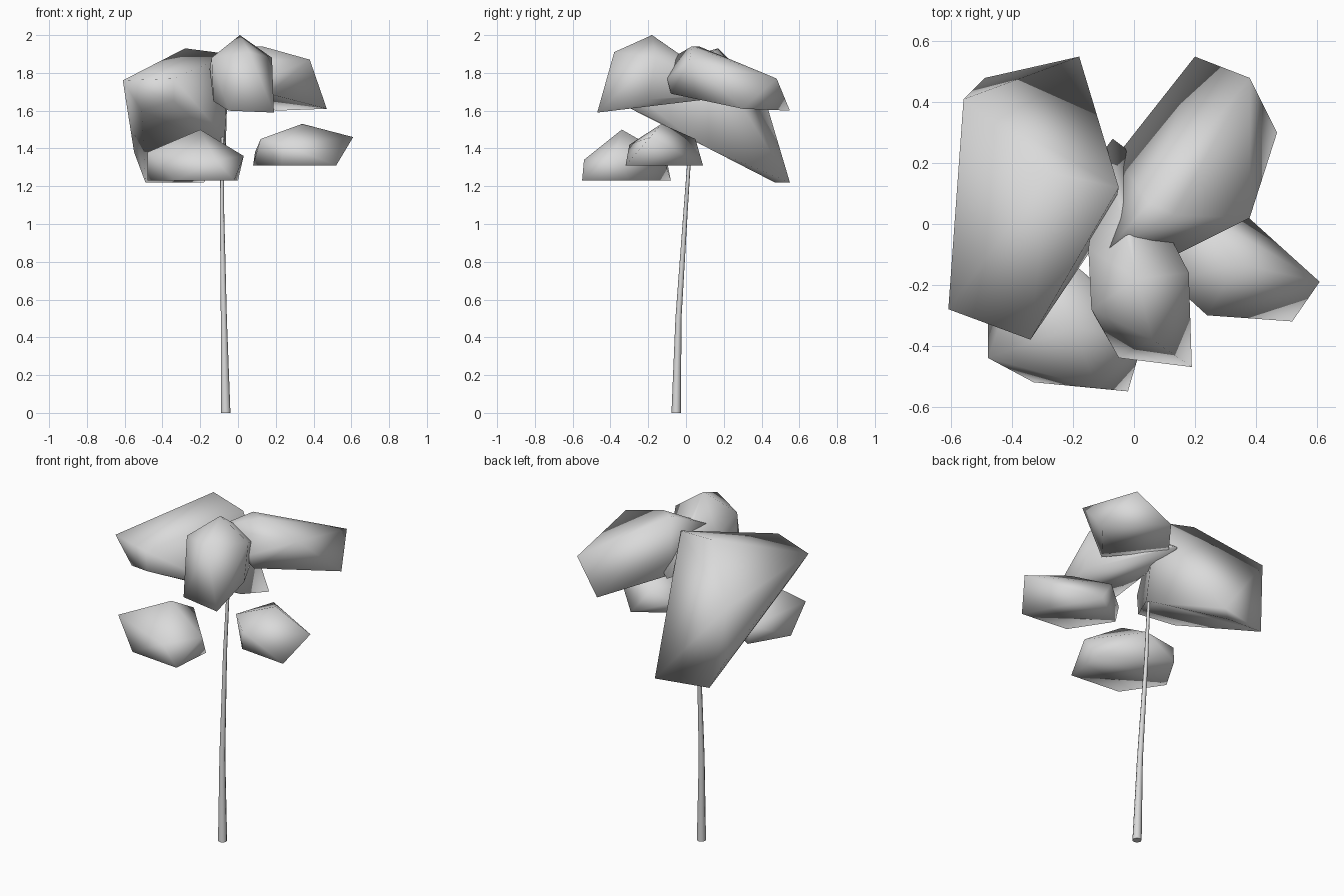
import bpy
import bmesh
import math
from mathutils import Vector

default_cube = bpy.data.objects.get("Cube")
if default_cube:
    bpy.data.objects.remove(default_cube, do_unlink=True)


def make_material(name, color):
    material = bpy.data.materials.new(name)
    material.use_nodes = True
    material.diffuse_color = color
    for node in material.node_tree.nodes:
        if node.type == "BSDF_PRINCIPLED":
            node.inputs["Base Color"].default_value = color
    return material


PALE_GREY = make_material("pale_grey", (.7, .7, .7, 1))


def add_object(name, bm):
    """Turn a bmesh into a smooth-shaded object."""
    bmesh.ops.recalc_face_normals(bm, faces=bm.faces)
    for face in bm.faces:
        face.smooth = True
    mesh = bpy.data.meshes.new(name)
    bm.to_mesh(mesh)
    bm.free()
    mesh.materials.append(PALE_GREY)
    obj = bpy.data.objects.new(name, mesh)
    bpy.context.collection.objects.link(obj)
    return obj


def add_foliage(name, crown, rim):
    """Faceted clump stretched over its upper crown and its lower rim."""
    bm = bmesh.new()
    for point in crown + rim:
        bm.verts.new(point)
    hull = bmesh.ops.convex_hull(bm, input=bm.verts)
    loose = [v for v in hull["geom_interior"] if isinstance(v, bmesh.types.BMVert)]
    bmesh.ops.delete(bm, geom=loose, context="VERTS")
    bmesh.ops.dissolve_limit(bm, angle_limit=math.radians(2),
                             verts=bm.verts, edges=bm.edges)
    return add_object(name, bm)


def add_trunk(name, path, radii, sides):
    """Tapered tube through the path points, closed at both ends."""
    bm = bmesh.new()
    rings = []
    for center, radius in zip(path, radii):
        ring = []
        for i in range(sides):
            angle = math.tau * i / sides
            offset = Vector((math.cos(angle), math.sin(angle), 0))
            ring.append(bm.verts.new(Vector(center) + radius * offset))
        rings.append(ring)
    for lower, upper in zip(rings, rings[1:]):
        for i in range(sides):
            j = (i + 1) % sides
            bm.faces.new((lower[i], lower[j], upper[j], upper[i]))
    for ring in (rings[0], rings[-1]):
        for edge in bm.faces.new(ring).edges:
            edge.smooth = False
    return add_object(name, bm)


# Slender leaning trunk
add_trunk("trunk",
          path=[(-.065, -.052, 0), (-.075, -.04, .5), (-.085, 0, 1.1), (-.082, .03, 1.53)],
          radii=[.025, .016, .011, .008], sides=8)

# Large clump, hanging down toward the back
add_foliage("large_foliage",
            crown=[(-.61, -.28, 1.76), (-.34, -.38, 1.77), (-.05, .12, 1.9),
                   (-.28, .17, 1.93), (-.56, .41, 1.69)],
            rim=[(-.51, -.27, 1.6), (-.34, -.37, 1.65), (-.55, .4, 1.38),
                 (-.49, .48, 1.22), (-.18, .55, 1.22), (-.27, .47, 1.22),
                 (-.07, .02, 1.46), (-.065, .12, 1.4)])

# High clump at the back, with a small tip reaching forward
add_foliage("back_foliage",
            crown=[(.13, .03, 1.94), (.38, .02, 1.87), (.38, .48, 1.77),
                   (.05, .07, 1.94), (-.09, -.09, 1.87)],
            rim=[(.47, .3, 1.61), (.2, .55, 1.6), (.16, -.08, 1.69),
                 (-.06, .22, 1.68), (.14, -.1, 1.77)])

# Topmost clump, tapering backward to a narrow tail
add_foliage("top_foliage",
            crown=[(.01, -.18, 2), (.18, -.16, 1.88), (.06, -.38, 1.91),
                   (-.14, -.28, 1.88), (-.15, -.08, 1.82)],
            rim=[(.19, -.47, 1.59), (-.05, -.44, 1.6), (-.13, -.3, 1.65),
                 (.18, -.2, 1.66), (-.1, .24, 1.69), (-.07, .28, 1.68),
                 (-.03, .25, 1.69)])

# Low clump on the left side
add_foliage("left_foliage",
            crown=[(.34, -.13, 1.53), (.61, -.19, 1.46), (.12, -.19, 1.45),
                   (.2, .05, 1.45), (.24, -.3, 1.42), (.09, -.02, 1.38)],
            rim=[(.52, -.32, 1.31), (.23, -.29, 1.31), (.08, -.06, 1.31),
                 (.3, .09, 1.31)])

# Low clump at the front
add_foliage("front_foliage",
            crown=[(-.2, -.34, 1.5), (-.48, -.44, 1.38), (.03, -.38, 1.36),
                   (-.2, -.13, 1.38), (-.36, -.1, 1.33), (-.12, -.54, 1.34)],
            rim=[(-.02, -.55, 1.23), (-.33, -.52, 1.23), (-.48, -.3, 1.23),
                 (-.35, -.08, 1.23), (0, -.3, 1.23)])
